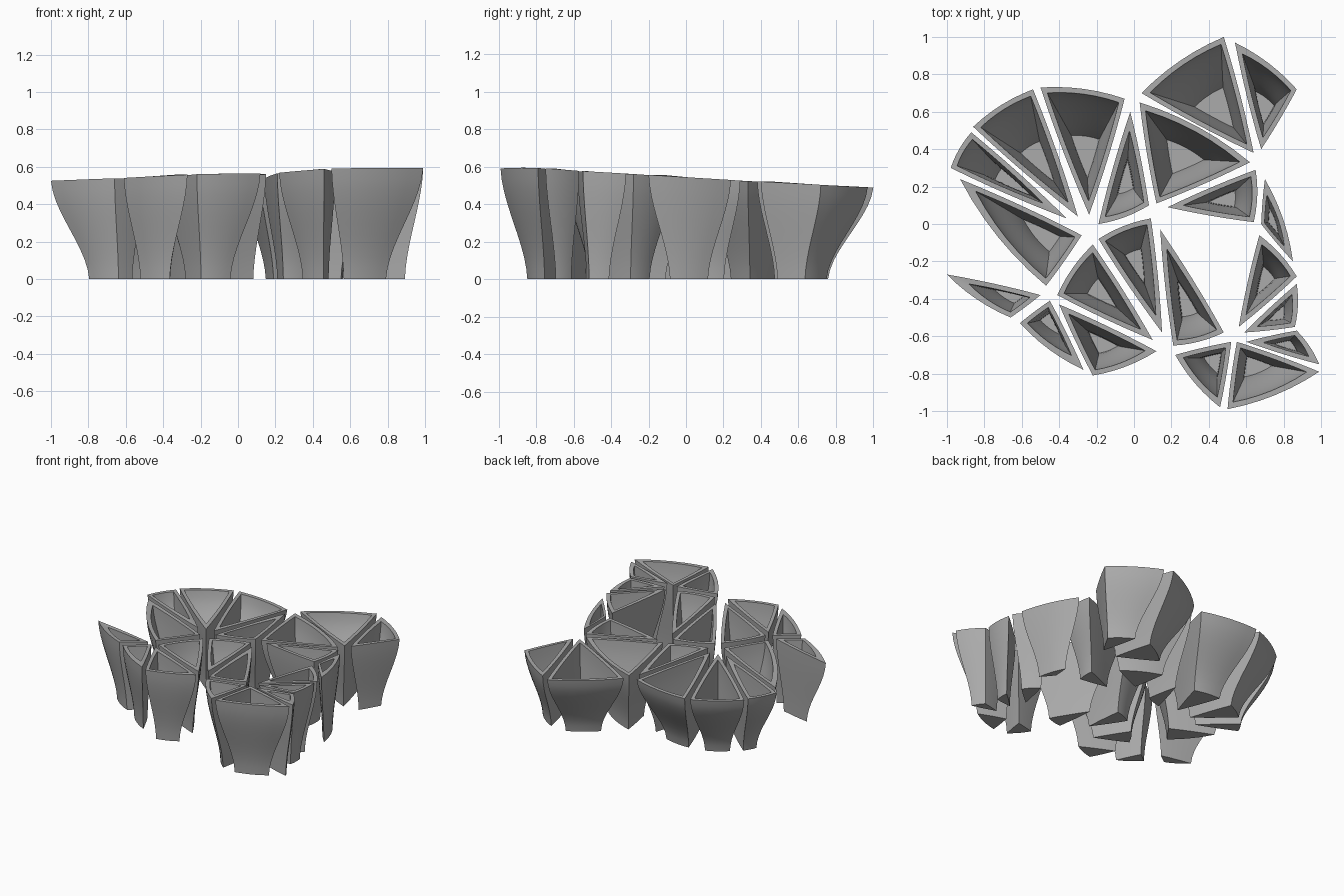
import bpy, bmesh
from mathutils import Vector

if "Cube" in bpy.data.objects:
    bpy.data.objects.remove(bpy.data.objects["Cube"])

grey = bpy.data.materials.new("plain_grey")
grey.use_nodes = True
colour = (0.4, 0.4, 0.4, 1)
grey.diffuse_color = colour
grey.node_tree.nodes["Principled BSDF"].inputs["Base Color"].default_value = colour

LEVELS, STEPS = 10, 6
FOOT = 0.46      # foot size relative to the rim
WALL = 0.024


def rim_height(p):
    return 0.533 + 0.014 * p.x - 0.042 * p.y - 0.018 * p.x * p.y


def inset(tri, dist):
    """Move all three sides of a triangle inward by the wall thickness."""
    a, b, c = tri
    la, lb, lc = (b - c).length, (a - c).length, (a - b).length
    total = la + lb + lc
    centre = (a * la + b * lb + c * lc) / total
    radius = abs((b - a).cross(c - a)) / total
    k = 1 - min(dist, 0.38 * radius) / radius
    return [centre + (p - centre) * k for p in tri]


def outline(tri):
    """Triangle outline whose side opposite the first corner bows outward."""
    points = []
    mid = (tri[0] + tri[1] + tri[2]) / 3
    for i in range(3):
        a, b = tri[i], tri[(i + 1) % 3]
        out = Vector((b.y - a.y, a.x - b.x))
        if out.dot((a + b) / 2 - mid) < 0:
            out = -out
        bow = 0.05 if i == 1 else 0.012
        for s in range(STEPS):
            u = s / STEPS
            points.append(a.lerp(b, u) + out * bow * 4 * u * (1 - u))
    return points


def make_cup(name, corners, pull):
    tri = [Vector(p) for p in corners]
    if (tri[1] - tri[0]).cross(tri[2] - tri[0]) < 0:
        tri = [tri[0], tri[2], tri[1]]
    centre = (tri[0] + tri[1] + tri[2]) / 3
    anchor = centre.lerp(tri[0], pull)
    rim = outline(tri)
    bm = bmesh.new()

    def ring(t, wall):
        # S-shaped flare from foot to rim
        flare = t * t * (3 - 2 * t) * 0.8 + t * 0.2
        k = FOOT + (1 - FOOT) * flare
        shape = [anchor + (p - anchor) * k for p in tri]
        if wall:
            shape = inset(shape, wall)
        return [bm.verts.new((p.x, p.y, t * rim_height(q)))
                for p, q in zip(outline(shape), rim)]

    outer = [ring(i / LEVELS, 0) for i in range(LEVELS + 1)]
    inner = [ring(i / LEVELS, WALL) for i in range(LEVELS, 0, -1)]
    rings = outer + inner
    for low, high in zip(rings, rings[1:]):
        n = len(low)
        for i in range(n):
            j = (i + 1) % n
            bm.faces.new((low[i], low[j], high[j], high[i]))
    bm.faces.new(list(reversed(rings[0])))
    bm.faces.new(rings[-1])
    mesh = bpy.data.meshes.new(name)
    bm.to_mesh(mesh)
    bm.free()
    mesh.materials.append(grey)
    obj = bpy.data.objects.new(name, mesh)
    bpy.context.collection.objects.link(obj)
    bpy.ops.object.select_all(action="DESELECT")
    obj.select_set(True)
    bpy.context.view_layer.objects.active = obj
    bpy.ops.object.shade_smooth_by_angle(angle=0.6)


# Outer cups lean toward their first corner
leaning = [
    ((.64, .38), (.48, 1), (.04, .7)),
    ((.68, .4), (.54, .97), (.87, .72)),
    ((-.24, .05), (-.5, .73), (-.05, .67)),
    ((-.3, .04), (-.54, .72), (-.86, .52)),
    ((-.36, .03), (-.87, .49), (-.98, .3)),
    ((-.28, -.06), (-.93, .24), (-.47, -.33)),
    ((-.5, -.38), (-1, -.27), (-.66, -.5)),
    ((-.45, -.41), (-.61, -.53), (-.27, -.78)),
    ((.55, -.63), (.5, -.99), (.99, -.79)),
    ((.52, -.63), (.22, -.7), (.46, -.98)),
]
# Inner cups stand upright
upright = [
    ((.12, .11), (.03, .65), (.62, .33)),
    ((-.02, .6), (.08, .1), (-.19, 0)),
    ((-.4, -.43), (.12, -.68), (-.22, -.81)),
    ((.1, -.62), (-.22, -.11), (-.41, -.38)),
    ((.15, -.58), (.09, .03), (-.19, -.08)),
    ((.14, -.03), (.21, -.65), (.48, -.58)),
    ((.18, .09), (.65, .29), (.64, .01)),
    ((.68, 0), (.7, .24), (.85, -.2)),
    ((.56, -.55), (.67, -.06), (.87, -.28)),
    ((.59, -.58), (.87, -.32), (.86, -.55)),
    ((.6, -.63), (.87, -.57), (.99, -.75)),
]
for label, cups, pull in (("leaning_cup", leaning, 0.45), ("upright_cup", upright, 0.05)):
    for i, corners in enumerate(cups):
        make_cup(f"{label}_{i + 1}", corners, pull)
